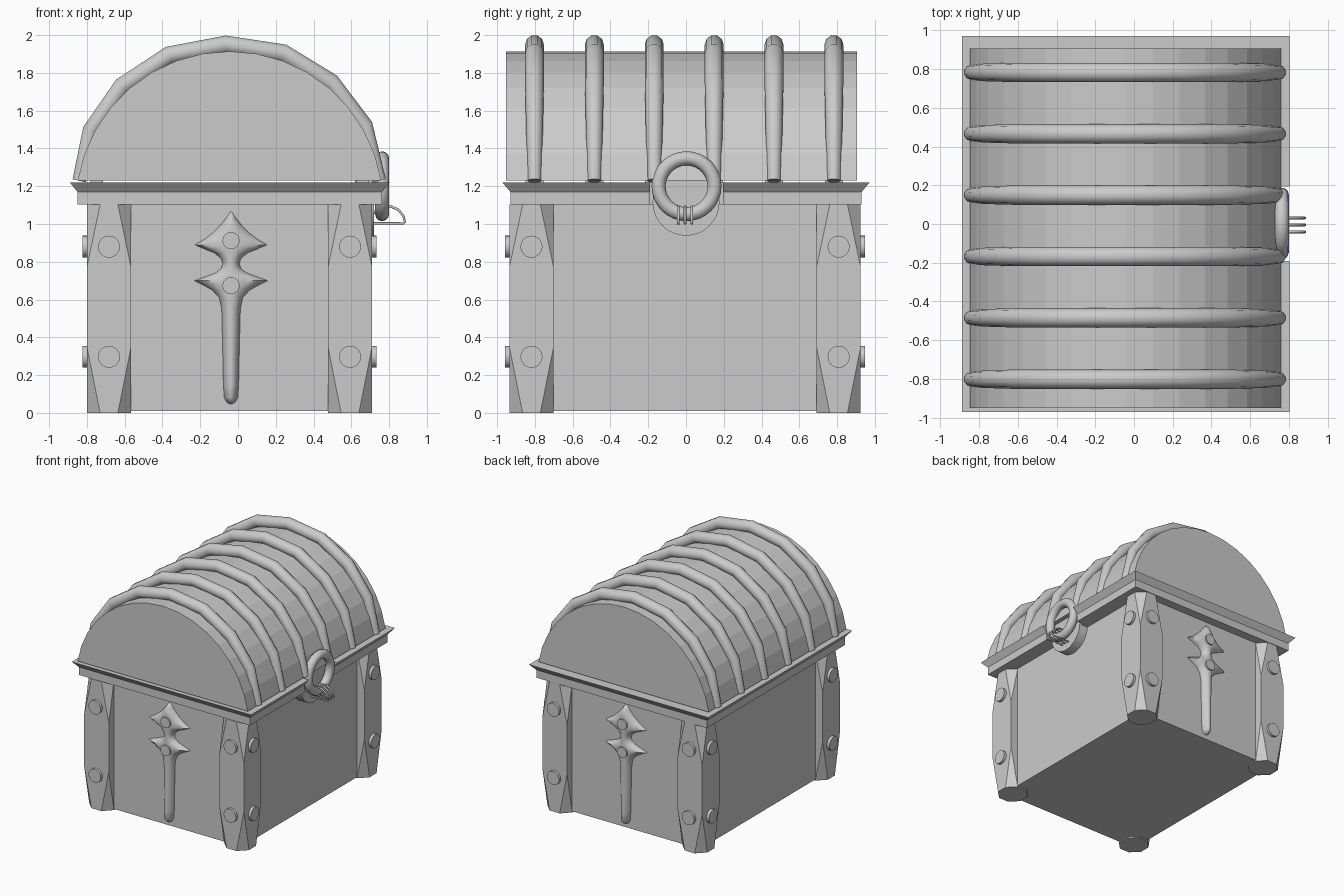
import bpy, bmesh, math
from mathutils import Vector, Matrix

if "Cube" in bpy.data.objects:
    bpy.data.objects.remove(bpy.data.objects["Cube"])

CX, CY = -0.045, -0.005


def loft(name, rings, smooth=False):
    """Skin a list of equal-length closed rings and cap both ends."""
    bm = bmesh.new()
    rows = [[bm.verts.new(p) for p in r] for r in rings]
    n = len(rows[0])
    for a, b in zip(rows, rows[1:]):
        for i in range(n):
            j = (i + 1) % n
            bm.faces.new((a[i], a[j], b[j], b[i]))
    bm.faces.new(rows[0][::-1])
    bm.faces.new(rows[-1])
    bmesh.ops.remove_doubles(bm, verts=bm.verts, dist=1e-5)
    bmesh.ops.recalc_face_normals(bm, faces=bm.faces)
    me = bpy.data.meshes.new(name)
    bm.to_mesh(me)
    bm.free()
    ob = bpy.data.objects.new(name, me)
    bpy.context.collection.objects.link(ob)
    if smooth:
        smooth_by_angle(ob)
    return ob


def smooth_by_angle(ob):
    bpy.ops.object.select_all(action='DESELECT')
    ob.select_set(True)
    bpy.context.view_layer.objects.active = ob
    bpy.ops.object.shade_smooth_by_angle(angle=math.radians(45))


def rect(x0, x1, y0, y1, z):
    return [(x0, y0, z), (x1, y0, z), (x1, y1, z), (x0, y1, z)]


def box(name, x0, x1, y0, y1, z0, z1):
    return loft(name, [rect(x0, x1, y0, y1, z0), rect(x0, x1, y0, y1, z1)])


def disc(name, centre, axis, r, depth, sides=24):
    bpy.ops.mesh.primitive_cylinder_add(vertices=sides, radius=r, depth=depth, location=centre)
    ob = bpy.context.object
    ob.name = name
    ob.rotation_euler = (math.pi / 2, 0, 0) if axis == 'y' else (0, math.pi / 2, 0)
    smooth_by_angle(ob)


def tube(name, pts, radii, bevel, cyclic=False):
    cu = bpy.data.curves.new(name, 'CURVE')
    cu.dimensions = '3D'
    cu.bevel_depth = bevel
    cu.bevel_resolution = 3
    cu.use_fill_caps = True
    sp = cu.splines.new('POLY')
    sp.points.add(len(pts) - 1)
    for p, co, r in zip(sp.points, pts, radii):
        p.co = (*co, 1)
        p.radius = r
    sp.use_cyclic_u = cyclic
    sp.use_smooth = True
    ob = bpy.data.objects.new(name, cu)
    bpy.context.collection.objects.link(ob)


# chest body
box("body", -0.73, 0.64, CY - 0.86, CY + 0.86, 0.01, 1.12)


# corner posts: square in the middle, octagonal at both ends
def post_ring(cx, cy, z, c, h=0.117):
    out = []
    for sx, sy, flip in ((1, 1, 0), (-1, 1, 1), (-1, -1, 0), (1, -1, 1)):
        pair = [(sx * h, sy * (h - c)), (sx * (h - c), sy * h)]
        out += pair[::-1] if flip else pair
    return [(cx + x, cy + y, z) for x, y in out]


for sx in (-1, 1):
    for sy in (-1, 1):
        px, py = CX + sx * 0.638, CY + sy * 0.813
        loft("corner_post", [post_ring(px, py, z, c) for z, c in
                             ((0, 0.07), (0.35, 0), (0.77, 0), (1.103, 0.07))])
        for z in (0.297, 0.88):
            disc("post_rivet", (px, py + sy * 0.115, z), 'y', 0.058, 0.05)
            disc("post_rivet", (px + sx * 0.115, py, z), 'x', 0.058, 0.05)

# flared rim with a notch for the lock
rim = loft("rim", [rect(-0.85, 0.763, -0.93, 0.93, 1.103),
                   rect(-0.85, 0.763, -0.93, 0.93, 1.17),
                   rect(-0.89, 0.803, -0.972, 0.972, 1.22)])
cutter = box("notch_cutter", 0.70, 0.95, -0.19, 0.195, 1.0, 1.3)
cutter.hide_render = True
mod = rim.modifiers.new("notch", 'BOOLEAN')
mod.object = cutter
mod.operation = 'DIFFERENCE'
mod.solver = 'EXACT'
bpy.context.view_layer.objects.active = rim
bpy.ops.object.modifier_apply(modifier="notch")
bpy.data.objects.remove(cutter, do_unlink=True)

# barrel lid
R, ZC = 0.814, 1.10
a0 = math.asin(0.13 / R)
arc = [a0 + (math.pi - 2 * a0) * i / 16 for i in range(17)]
loft("lid", [[(CX + R * math.cos(a), y, ZC + R * math.sin(a)) for a in arc]
             for y in (-0.952, 0.906)])

# lid ribs, from their outer outline, with small feet
outline = [(-0.878, 1.235), (-0.82, 1.517), (-0.646, 1.767), (-0.383, 1.94), (-0.066, 2.0),
           (0.256, 1.952), (0.525, 1.788), (0.71, 1.544), (0.785, 1.235)]
radii = [0.75, 0.9, 1, 1, 1, 1, 1, 0.9, 0.75]
hub = Vector((CX, ZC))
for i in range(6):
    y = -0.802 + 0.317 * i
    path = []
    for p, r in zip(outline, radii):
        v = Vector(p)
        v -= (v - hub).normalized() * 0.05 * r
        path.append((v.x, y, v.y))
    tube("lid_rib", path, radii, 0.05)
    for x in (-0.747, 0.657):
        box("rib_foot", x - 0.033, x + 0.033, y - 0.048, y + 0.048, 1.215, 1.235)

# double-barred cross ornament, front and back: (z, half width)
profile = [(0.045, 0), (0.055, 0.022), (0.08, 0.036), (0.15, 0.041), (0.35, 0.045), (0.55, 0.05),
           (0.61, 0.063), (0.65, 0.10), (0.675, 0.145), (0.70, 0.197), (0.72, 0.14), (0.74, 0.085),
           (0.765, 0.052), (0.79, 0.045), (0.815, 0.052), (0.845, 0.085), (0.867, 0.14),
           (0.89, 0.193), (0.92, 0.14), (0.955, 0.095), (0.99, 0.06), (1.03, 0.028), (1.07, 0)]
for s in (-1, 1):
    wall = CY + s * 0.857
    rings = []
    for z, w in profile:
        d = 0.058 * min(1, w / 0.035)
        rings.append([(-0.037 + w * math.cos(math.pi * k / 12),
                       wall + s * d * math.sin(math.pi * k / 12) ** 1.3 if 0 < k < 12 else wall, z)
                      for k in range(13)])
    loft("cross_ornament", rings, True)
    for z in (0.674, 0.912):
        disc("cross_rivet", (-0.037, CY + s * 0.895, z), 'y', 0.045, 0.06)

# lock plate, pull ring and the three wire staples holding it
disc("lock_plate", (0.67, 0, 1.115), 'x', 0.177, 0.10, 32)
bpy.ops.mesh.primitive_torus_add(major_radius=0.148, minor_radius=0.037, major_segments=32,
                                 minor_segments=12, location=(0.763, 0.003, 1.2),
                                 rotation=(0, math.pi / 2, 0))
bpy.context.object.name = "pull_ring"
smooth_by_angle(bpy.context.object)
wire = [(0.70, 1.03), (0.72, 1.06), (0.76, 1.09), (0.81, 1.093), (0.85, 1.075),
        (0.877, 1.04), (0.883, 1.01), (0.875, 1.003), (0.70, 1.003)]
for y in (-0.041, -0.005, 0.031):
    tube("ring_staple", [(x, y, z) for x, z in wire], [1] * len(wire), 0.007)
